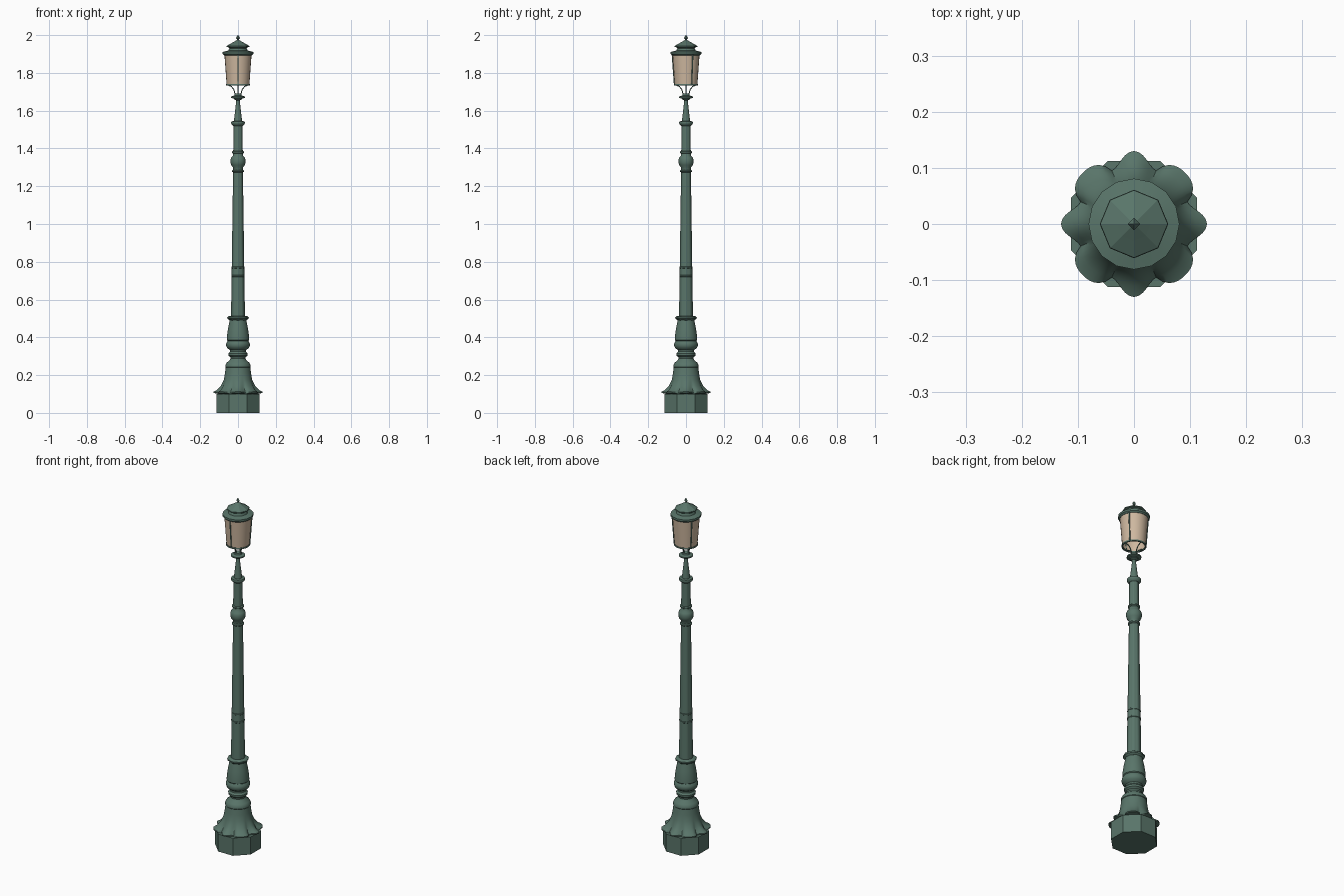
import bpy, bmesh, math
from math import sin, cos, pi

def mat(name, c):
    m = bpy.data.materials.new(name)
    m.diffuse_color = (*c, 1)
    return m

GREEN = mat("green_iron", (0.10, 0.178, 0.143))
GLASS = mat("warm_glass", (0.62, 0.48, 0.35))

def lathe(name, prof, n=24, m=GREEN, rot=0, cap=True, rf=None, smooth=True):
    """Revolve (radius, z) points; rf(r, z, angle) may reshape each ring."""
    bm = bmesh.new()
    rings = []
    for r, z in prof:
        ring = []
        for i in range(n):
            a = rot + 2 * pi * i / n
            rr, zz = rf(r, z, a) if rf else (r, z)
            ring.append(bm.verts.new((rr * cos(a), rr * sin(a), zz)))
        rings.append(ring)
    for p, q in zip(rings, rings[1:]):
        for i in range(n):
            j = (i + 1) % n
            bm.faces.new((p[i], p[j], q[j], q[i]))
    if cap:
        bm.faces.new(rings[0][::-1])
        bm.faces.new(rings[-1])
    return finish(name, bm, m, smooth)

def finish(name, bm, m, smooth=True):
    me = bpy.data.meshes.new(name)
    bm.to_mesh(me)
    bm.free()
    me.materials.append(m)
    ob = bpy.data.objects.new(name, me)
    bpy.context.collection.objects.link(ob)
    if smooth:
        bpy.ops.object.select_all(action='DESELECT')
        ob.select_set(True)
        bpy.context.view_layer.objects.active = ob
        bpy.ops.object.shade_smooth_by_angle(angle=math.radians(35))
    return ob

def rod(name, pts, r, m=GREEN):
    cu = bpy.data.curves.new(name, 'CURVE')
    cu.dimensions = '3D'
    cu.bevel_depth = r
    cu.bevel_resolution = 1
    cu.use_fill_caps = True
    s = cu.splines.new('POLY')
    s.points.add(len(pts) - 1)
    for p, c in zip(s.points, pts):
        p.co = (*c, 1)
    cu.materials.append(m)
    ob = bpy.data.objects.new(name, cu)
    bpy.context.collection.objects.link(ob)

# octagonal plinth
lathe("plinth", [(0.122, 0), (0.122, 0.1)], 8, rot=pi / 8, smooth=False)

# flared skirt ending in eight petals, alternately pointed and blunt
def petals(r, z, a):
    k = round(a / (pi / 4))
    u = abs(a - k * pi / 4) / (pi / 8)
    lobe = 0.027 * (cos(pi * u) + 1) / 2 if k % 2 == 0 else 0.026 * (1 - u ** 3)
    t = max(0, min(1, (r - 0.08) / 0.023))
    return r + lobe * t, z - 0.006 * t * u ** 4

lathe("petal_skirt", [(0.09, 0.1), (0.103, 0.106), (0.103, 0.112), (0.094, 0.122),
                      (0.085, 0.143), (0.075, 0.175), (0.069, 0.21), (0.065, 0.24)],
      96, rf=petals)

# turned pedestal
lathe("pedestal", [(0.062, 0.238), (0.067, 0.243), (0.067, 0.252), (0.06, 0.266),
                   (0.045, 0.278), (0.04, 0.287), (0.041, 0.295), (0.05, 0.303),
                   (0.051, 0.314), (0.043, 0.324), (0.043, 0.333), (0.058, 0.344),
                   (0.063, 0.357), (0.062, 0.37), (0.055, 0.381), (0.059, 0.385),
                   (0.058, 0.41), (0.052, 0.45), (0.043, 0.495)], 32)
lathe("pedestal_collar", [(0.043, 0.49), (0.054, 0.499), (0.055, 0.507), (0.045, 0.513),
                          (0.036, 0.514)], 32,
      rf=lambda r, z, a: (r * (1 + 0.04 * cos(8 * a)), z))

# lightly fluted tapering shaft with small rings
lathe("shaft", [(0.037, 0.5), (0.033, 0.78), (0.026, 1.28), (0.024, 1.54)], 48,
      rf=lambda r, z, a: (r * (0.95 + 0.05 * abs(cos(4 * a))), z))
for i, (z, r) in enumerate([(0.725, 0.0355), (0.77, 0.0345), (1.28, 0.031), (1.38, 0.031)]):
    lathe(f"shaft_ring_{i}", [(r - 0.005, z - 0.007), (r, z - 0.003), (r, z + 0.003),
                              (r - 0.005, z + 0.007)], 24)
lathe("shaft_knop", [(0.025, 1.285), (0.027, 1.3), (0.036, 1.312), (0.04, 1.325),
                     (0.04, 1.34), (0.036, 1.352), (0.028, 1.36), (0.025, 1.375)], 24)
lathe("shaft_capital", [(0.025, 1.52), (0.035, 1.529), (0.037, 1.537), (0.035, 1.543),
                        (0.022, 1.545), (0.02, 1.56), (0.014, 1.61), (0.009, 1.655),
                        (0.022, 1.66), (0.022, 1.664), (0.037, 1.668), (0.037, 1.675),
                        (0.02, 1.68), (0.018, 1.69), (0.008, 1.692)], 24)

# curved struts carrying the lantern
for i in range(4):
    a = i * pi / 2
    pts = [(0.016, 1.685), (0.018, 1.70), (0.024, 1.715), (0.035, 1.728), (0.058, 1.738)]
    rod(f"lantern_strut_{i}", [(r * cos(a), r * sin(a), z) for r, z in pts], 0.003)

# lantern glass, open below, with rings and three bars
lathe("lantern_glass", [(0.060, 1.735), (0.072, 1.9)], 24, GLASS, cap=False)
lathe("lantern_bottom_ring", [(0.056, 1.733), (0.063, 1.733), (0.063, 1.741),
                              (0.056, 1.741), (0.056, 1.733)], 24, cap=False)
for i in range(3):
    a = -pi / 2 + i * 2 * pi / 3
    rod(f"lantern_bar_{i}", [(r * cos(a), r * sin(a), z)
                             for r, z in ((0.061, 1.735), (0.073, 1.9))], 0.0035)

# roof tiers and finial
lathe("roof_rim", [(0.073, 1.893), (0.081, 1.9), (0.081, 1.911), (0.06, 1.916),
                   (0.052, 1.918)], 16)
lathe("roof_vent", [(0.052, 1.915), (0.046, 1.93), (0.05, 1.937)], 16)
lathe("roof_cap", [(0.045, 1.933), (0.061, 1.938), (0.06, 1.943), (0.03, 1.96),
                   (0.006, 1.974)], 8, smooth=False)
lathe("finial", [(0.004, 1.97), (0.004, 1.978), (0.011, 1.985), (0.006, 1.993),
                 (0.001, 2.0)], 4, smooth=False)
